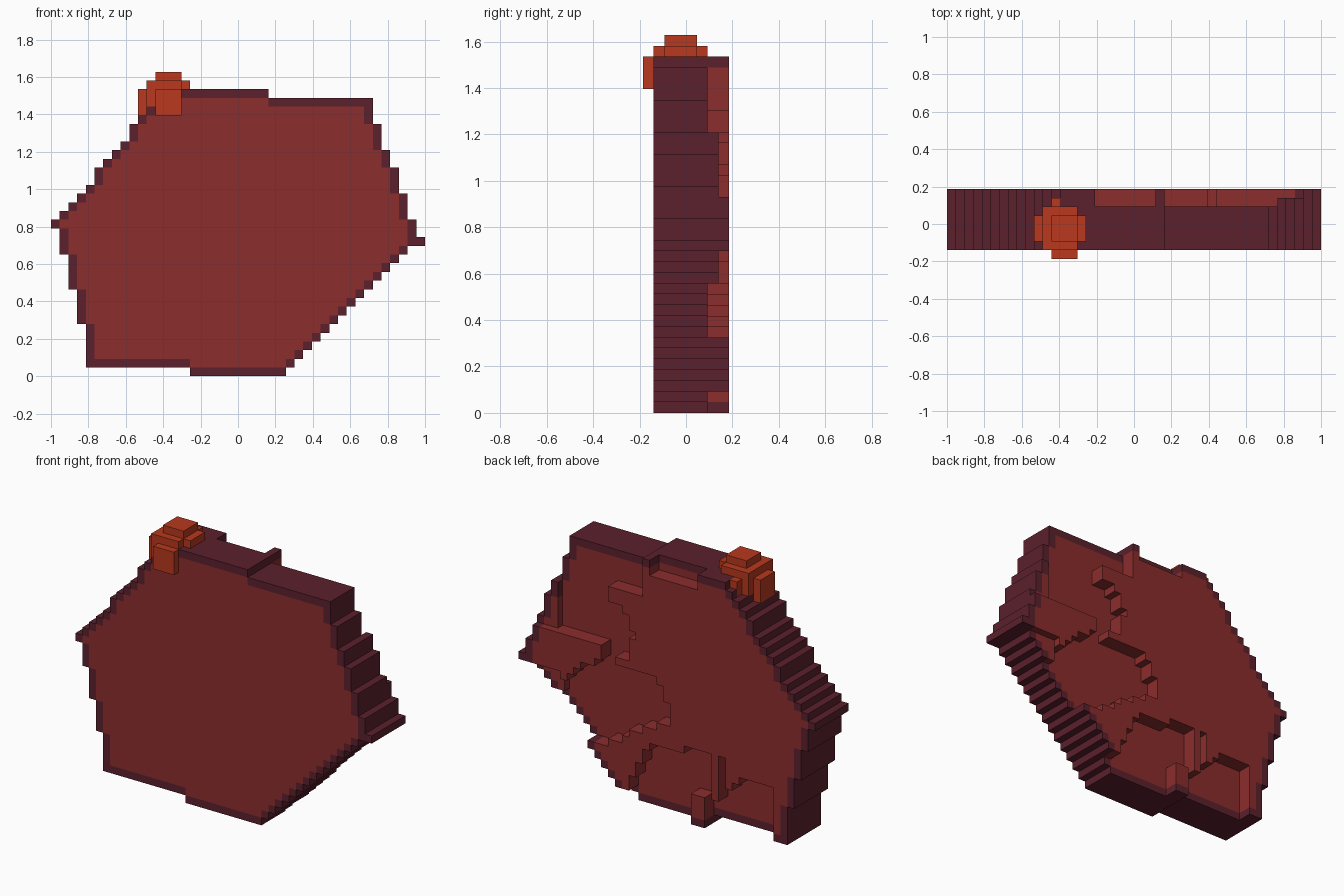
import bpy
import bmesh

if "Cube" in bpy.data.objects:
    bpy.data.objects.remove(bpy.data.objects["Cube"], do_unlink=True)

V = 2 / 43  # size of one block


def material(name, r, g, b):
    mat = bpy.data.materials.new(name)
    mat.use_nodes = True
    mat.diffuse_color = (r, g, b, 1)
    mat.node_tree.nodes["Principled BSDF"].inputs["Base Color"].default_value = (r, g, b, 1)
    return mat


RED = material("brick red", 0.26, 0.026, 0.026)
MAROON = material("dark maroon", 0.104, 0.015, 0.026)
ORANGE = material("burnt orange", 0.48, 0.04, 0.013)


def build_blocks(name, cells, materials):
    """Make one flat-faced mesh from a dict of block -> material index."""
    bm = bmesh.new()
    corners = {}

    def corner(p):
        if p not in corners:
            i, j, k = p
            corners[p] = bm.verts.new(((i - 21.5) * V, (j - 4) * V, k * V))
        return corners[p]

    for cell, index in cells.items():
        for axis in range(3):
            u, w = (axis + 1) % 3, (axis + 2) % 3
            for side in (0, 1):
                beyond = list(cell)
                beyond[axis] += 2 * side - 1
                if tuple(beyond) in cells:
                    continue
                ring = []
                for du, dw in ((0, 0), (1, 0), (1, 1), (0, 1)):
                    p = list(cell)
                    p[axis] += side
                    p[u] += du
                    p[w] += dw
                    ring.append(corner(tuple(p)))
                face = bm.faces.new(ring if side else ring[::-1])
                face.material_index = index
    mesh = bpy.data.meshes.new(name)
    bm.to_mesh(mesh)
    bm.free()
    for mat in materials:
        mesh.materials.append(mat)
    obj = bpy.data.objects.new(name, mesh)
    bpy.context.collection.objects.link(obj)
    return obj


def inside(x, z, outline):
    hit = False
    for (x1, z1), (x2, z2) in zip(outline, outline[1:] + outline[:1]):
        if (z1 > z) != (z2 > z) and x < x1 + (z - z1) * (x2 - x1) / (z2 - z1):
            hit = not hit
    return hit


def runs(pairs):
    return [edge for edge, count in pairs for _ in range(count)]


# Stepped six-sided outline of the slab, as left and right edges per row
left = runs([(16, 1), (4, 5), (3, 4), (2, 4), (1, 3), (0, 1), (1, 1), (2, 1),
             (3, 1), (4, 1), (5, 2)]) + [6, 7, 8] + runs([(9, 2)]) + [10, 11, 12, 13]
right = list(range(27, 42)) + runs([(43, 1), (42, 2), (41, 3), (40, 3), (39, 2),
                                    (38, 3), (37, 3), (25, 1)])
shape = {(i, k) for k in range(33) for i in range(left[k], right[k])}

# Broken-away areas on the back
upper_break = [(.16, 1.6), (.16, 1.28), (.38, 1.28), (.38, 1.2), (.3, 1.18),
               (.23, 1.08), (.24, .93), (.35, .85), (.02, .81), (-.03, .58),
               (.45, .33), (1, .33), (1, .56), (.72, .56), (.7, .65), (.42, .89),
               (.42, .93), (.77, .93), (.77, 1.21), (1, 1.21), (1, 1.6)]
middle_pocket = [(.12, .42), (-.3, .46), (-.3, .2), (-.16, .2), (-.16, -.1), (.28, -.1),
                 (.28, .1), (.22, .2)]
corner_pocket = [(-.26, -.1), (-.26, .2), (-.35, .2), (-.35, .45), (-.4, .45), (-.4, .28),
                 (-.46, .33), (-.62, .4), (-.74, .38), (-.74, -.1)]
top_notch = [(-.21, 1.44), (.11, 1.44), (.11, 1.6), (-.21, 1.6)]
shallow_areas = [[(.76, .93), (1, .93), (1, 1.21), (.76, 1.21)],
                 [(.7, .56), (1, .56), (1, .7), (.7, .7)]]


def back_depth(i, k):
    x, z = (i - 21) * V, (k + .5) * V
    if any(inside(x, z, o) for o in (upper_break, middle_pocket, corner_pocket, top_notch)):
        return 6
    return 7 if any(inside(x, z, o) for o in shallow_areas) else 8


# Slab with a one-block dark rim
slab = {}
for i, k in shape:
    rim = not {(i - 1, k), (i + 1, k), (i, k - 1), (i, k + 1)} <= shape
    for j in range(1, back_depth(i, k)):
        slab[i, j, k] = int(rim)

# Rounded knob gripping the upper corner, as low and high block bounds
knob = {}
for low, high in (((12, 2, 34), (15, 5, 35)),   # cap
                  ((11, 1, 33), (15, 6, 34)),   # crown
                  ((11, 2, 33), (16, 5, 34)),
                  ((10, 2, 30), (11, 5, 33)),   # side
                  ((11, 1, 31), (12, 6, 33)),
                  ((12, 0, 30), (15, 1, 33)),   # front plate
                  ((12, 1, 32), (15, 6, 33)),
                  ((12, 6, 31), (13, 7, 33))):  # back bump
    for i in range(low[0], high[0]):
        for j in range(low[1], high[1]):
            for k in range(low[2], high[2]):
                knob[i, j, k] = 0
                slab.pop((i, j, k), None)

build_blocks("stone_slab", slab, [RED, MAROON])
build_blocks("corner_knob", knob, [ORANGE])
